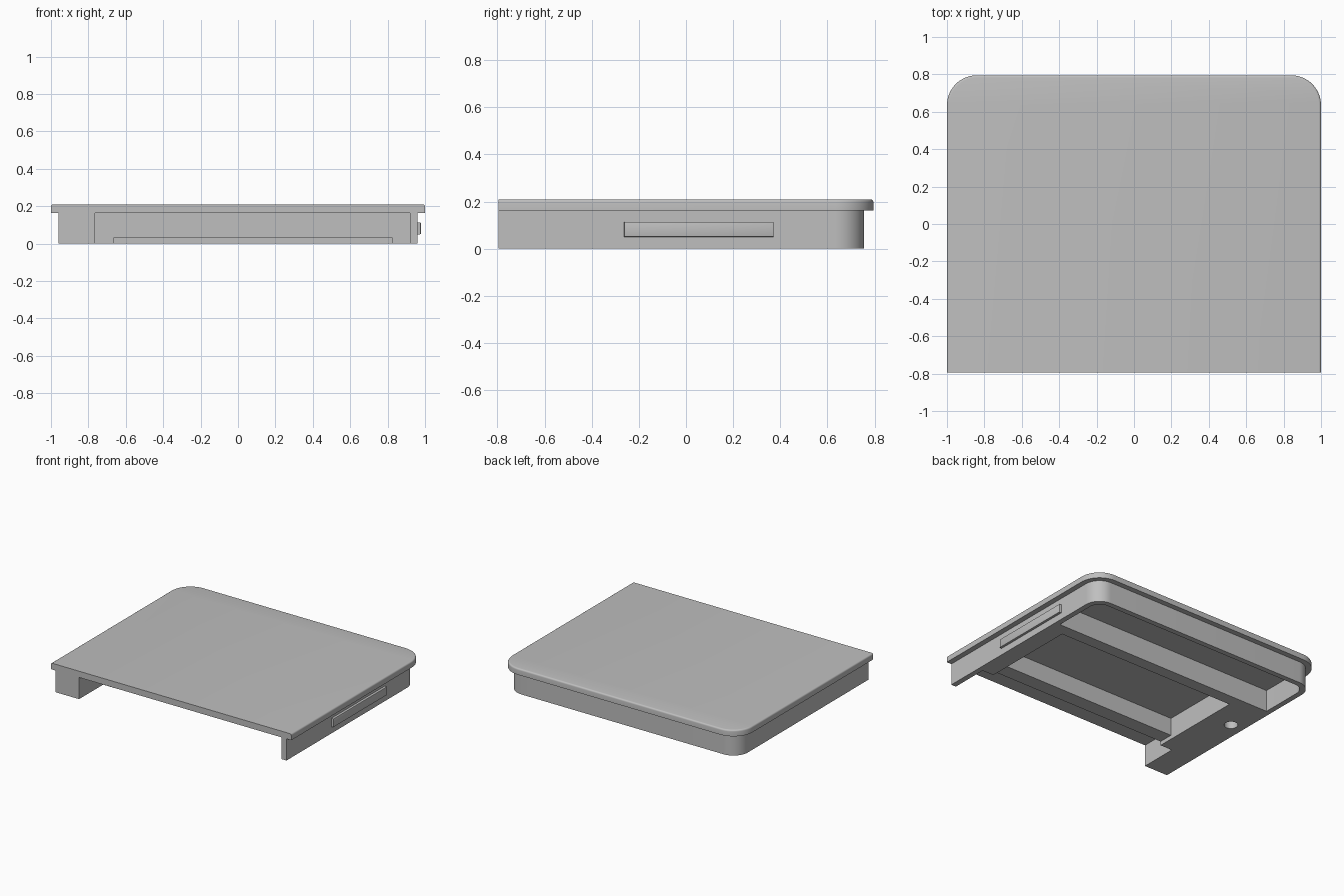
import bpy, bmesh, math

if "Cube" in bpy.data.objects:
    bpy.data.objects.remove(bpy.data.objects["Cube"])

grey = bpy.data.materials.new("light grey")
grey.diffuse_color = (0.52, 0.52, 0.52, 1)
grey.use_nodes = True
grey.node_tree.nodes["Principled BSDF"].inputs["Base Color"].default_value = grey.diffuse_color


def outline(x0, x1, y0, y1, r):
    """Rectangle whose two back corners are rounded by r."""
    pts = [(x0, y0), (x1, y0)]
    if r == 0:
        return pts + [(x1, y1), (x0, y1)]
    for cx, start in ((x1 - r, 0), (x0 + r, 90)):
        for i in range(17):
            a = math.radians(start + 90 * i / 16)
            pts.append((cx + r * math.cos(a), y1 - r + r * math.sin(a)))
    return pts


def prism(name, pts, z0, z1):
    """Extrude a flat outline from z0 to z1."""
    bm = bmesh.new()
    base = bm.faces.new([bm.verts.new((x, y, z0)) for x, y in pts])
    up = bmesh.ops.extrude_face_region(bm, geom=[base])["geom"]
    for v in up:
        if isinstance(v, bmesh.types.BMVert):
            v.co.z = z1
    bmesh.ops.recalc_face_normals(bm, faces=bm.faces)
    me = bpy.data.meshes.new(name)
    bm.to_mesh(me)
    bm.free()
    me.materials.append(grey)
    ob = bpy.data.objects.new(name, me)
    bpy.context.collection.objects.link(ob)
    return ob


def activate(ob):
    bpy.ops.object.select_all(action='DESELECT')
    ob.select_set(True)
    bpy.context.view_layer.objects.active = ob


def cut(ob, pts, z0, z1):
    """Subtract an extruded outline."""
    cutter = prism("cutter", pts, z0, z1)
    cutter.hide_render = True
    mod = ob.modifiers.new("cut", 'BOOLEAN')
    mod.operation = 'DIFFERENCE'
    mod.solver = 'EXACT'
    mod.object = cutter
    activate(ob)
    bpy.ops.object.modifier_apply(modifier=mod.name)
    bpy.data.objects.remove(cutter)


def bevel_edges(ob, rule, width, segments):
    bm = bmesh.new()
    bm.from_mesh(ob.data)
    edges = [e for e in bm.edges if rule(e)]
    bmesh.ops.bevel(bm, geom=edges, offset=width, segments=segments,
                    profile=0.5, affect='EDGES')
    bm.to_mesh(ob.data)
    bm.free()


FRONT, UNDER, TOP = -0.795, 0.163, 0.21

# Overhanging top plate, upper rim softened on the sides and back
plate = prism("top_plate", outline(-1, 1, FRONT, 0.795, 0.16), UNDER, TOP)
bevel_edges(plate, lambda e: all(v.co.z > TOP - 0.001 for v in e.verts)
            and any(v.co.y > FRONT + 0.01 for v in e.verts), 0.012, 4)

# Lower frame with its openings
frame = prism("lower_frame", outline(-0.96, 0.96, FRONT, 0.755, 0.12), 0, UNDER)
cut(frame, outline(-0.765, 0.92, -0.9, -0.51, 0), -0.1, 0.3)       # front bay
cut(frame, outline(-0.665, 0.825, -0.40, 0.22, 0), -0.1, 0.3)      # middle bay
cut(frame, outline(-0.665, 0.825, -0.60, -0.30, 0), -0.1, 0.03)    # front bar notch
cut(frame, outline(-0.92, 0.92, 0.31, 0.715, 0.085), -0.1, 0.3)    # back slot
hole = [(-0.855 + 0.047 * math.cos(i * math.pi / 12),
         0.01 + 0.047 * math.sin(i * math.pi / 12)) for i in range(24)]
cut(frame, hole, -0.1, 0.3)                                        # round hole

# Raised strip on the right side
strip = prism("side_strip", outline(0.95, 0.978, -0.262, 0.372, 0), 0.05, 0.114)
bevel_edges(strip, lambda e: all(v.co.x > 0.97 for v in e.verts), 0.005, 2)

for ob in (plate, frame, strip):
    activate(ob)
    bpy.ops.object.shade_smooth_by_angle(angle=math.radians(30))
